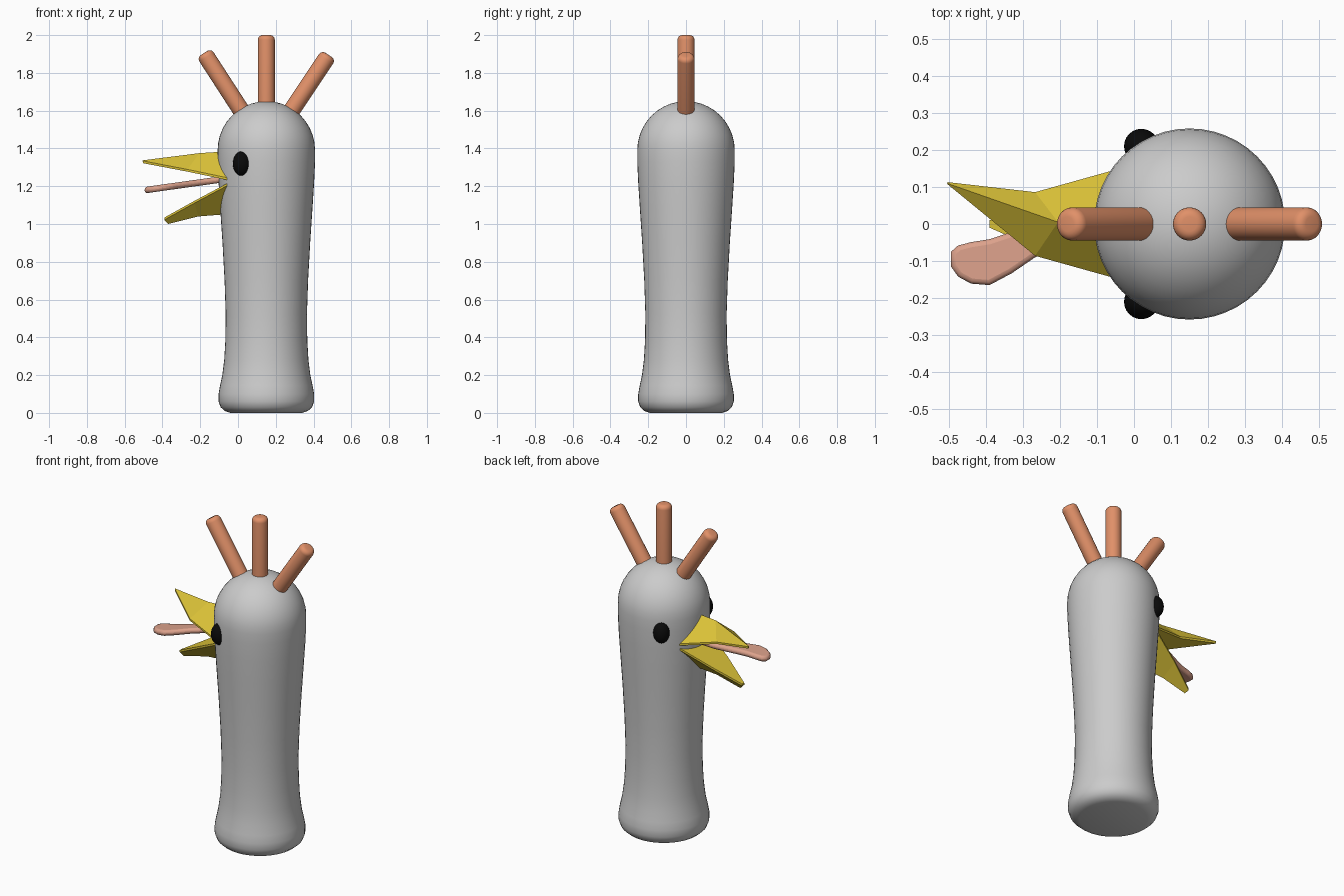
import bpy, bmesh, math
from mathutils import Vector

cube = bpy.data.objects.get("Cube")
if cube:
    bpy.data.objects.remove(cube, do_unlink=True)


def material(name, rgb):
    m = bpy.data.materials.new(name)
    m.use_nodes = True
    m.diffuse_color = (*rgb, 1)
    bsdf = next(n for n in m.node_tree.nodes if n.type == 'BSDF_PRINCIPLED')
    bsdf.inputs["Base Color"].default_value = (*rgb, 1)
    return m


GREY = material("light grey", (0.6, 0.6, 0.6))
ORANGE = material("orange", (0.75, 0.28, 0.14))
YELLOW = material("yellow", (0.72, 0.55, 0.04))
PINK = material("pink", (0.72, 0.36, 0.26))
BLACK = material("black", (0.003, 0.003, 0.003))


def add_object(name, bm, mat, smooth=None):
    bmesh.ops.recalc_face_normals(bm, faces=bm.faces)
    mesh = bpy.data.meshes.new(name)
    bm.to_mesh(mesh)
    bm.free()
    mesh.materials.append(mat)
    ob = bpy.data.objects.new(name, mesh)
    bpy.context.collection.objects.link(ob)
    if smooth:
        bpy.ops.object.select_all(action='DESELECT')
        ob.select_set(True)
        bpy.context.view_layer.objects.active = ob
        bpy.ops.object.shade_smooth_by_angle(angle=math.radians(smooth))
    return ob


def revolve(name, profile, mat, sides, smooth):
    """Spin (radius, height) points around z."""
    bm = bmesh.new()
    verts = [bm.verts.new((r, 0, z)) for r, z in profile]
    edges = [bm.edges.new(pair) for pair in zip(verts, verts[1:])]
    bmesh.ops.spin(bm, geom=verts + edges, cent=(0, 0, 0), axis=(0, 0, 1),
                   angle=math.tau, steps=sides)
    bmesh.ops.remove_doubles(bm, verts=bm.verts, dist=0.0005)
    return add_object(name, bm, mat, smooth)


# Body: flared foot, slim neck and domed head
CX = 0.15
profile = [(0, 0), (0.19, 0), (0.22, 0.01), (0.242, 0.03), (0.253, 0.06), (0.253, 0.1),
           (0.245, 0.145), (0.233, 0.2), (0.223, 0.28), (0.217, 0.38), (0.215, 0.52),
           (0.221, 0.7), (0.232, 0.9), (0.244, 1.08), (0.253, 1.22), (0.258, 1.33)]
profile += [(0.258 * math.cos(a), 1.39 + 0.26 * math.sin(a))
            for a in (math.pi / 2 * i / 10 for i in range(11))]
body = revolve("body", profile, GREY, 48, 60)
body.location.x = CX

# Head feathers: three rods with rounded tips
for name, base, tip in (("right_feather", (0.05, 1.55), (-0.18, 1.905)),
                        ("middle_feather", (CX, 1.58), (CX, 2.0)),
                        ("left_feather", (0.25, 1.55), (0.48, 1.895))):
    start = Vector((base[0], 0, base[1]))
    axis = Vector((tip[0], 0, tip[1])) - start
    R, B = 0.045, 0.025
    rod = [(0, 0), (R, 0)]
    rod += [(R - B + B * math.cos(a), axis.length - B + B * math.sin(a))
            for a in (math.pi / 2 * i / 5 for i in range(6))]
    feather = revolve(name, rod + [(0, axis.length)], ORANGE, 24, 50)
    feather.location = start
    feather.rotation_euler = axis.to_track_quat('Z', 'Y').to_euler()

# Eyes
for side, name in ((1, "left_eye"), (-1, "right_eye")):
    bm = bmesh.new()
    bmesh.ops.create_uvsphere(bm, u_segments=24, v_segments=14, radius=1)
    eye = add_object(name, bm, BLACK, 60)
    eye.scale = (0.047, 0.047, 0.065)
    eye.location = (0.02, side * 0.21, 1.32)


# Beak halves: flat mouth side, thin rim and a ridge
def beak(name, sections, rim):
    bm = bmesh.new()
    rings = []
    for x, y, half, z, ridge_x, ridge_y, ridge_z in sections:
        rings.append([bm.verts.new(p) for p in (
            (x, y + half, z), (x, y + half, z + rim), (ridge_x, ridge_y, ridge_z),
            (x, y - half, z + rim), (x, y - half, z))])
    for a, b in zip(rings, rings[1:]):
        for i in range(5):
            j = (i + 1) % 5
            bm.faces.new((a[i], a[j], b[j], b[i]))
    bm.faces.new(rings[0])
    bm.faces.new(rings[-1])
    add_object(name, bm, YELLOW)


beak("upper_beak", [(-0.02, 0, 0.155, 1.225, -0.02, 0, 1.387),
                    (-0.267, 0, 0.086, 1.277, -0.205, 0.005, 1.375),
                    (-0.503, 0.11, 0.003, 1.322, -0.505, 0.11, 1.337)], 0.012)
beak("lower_beak", [(-0.02, 0, 0.155, 1.235, -0.02, 0, 1.055),
                    (-0.23, 0, 0.08, 1.123, -0.21, 0, 1.04),
                    (-0.39, 0, 0.01, 1.034, -0.37, 0, 1.0)], -0.012)

# Tongue: widening strip that swings sideways, softened at the rim
spine = [(-0.02, 0, 0.04), (-0.12, 0, 0.04), (-0.2, -0.015, 0.042), (-0.27, -0.045, 0.047),
         (-0.33, -0.077, 0.056), (-0.39, -0.103, 0.062), (-0.44, -0.105, 0.056),
         (-0.475, -0.1, 0.042), (-0.494, -0.095, 0.02)]
bm = bmesh.new()
outline = [(x, y + w) for x, y, w in spine] + [(x, y - w) for x, y, w in reversed(spine)]
face = bm.faces.new([bm.verts.new((x, y, 1.22 + 0.14 * (x + 0.08))) for x, y in outline])
lift = bmesh.ops.extrude_face_region(bm, geom=[face])
bmesh.ops.translate(bm, vec=(0, 0, 0.034),
                    verts=[v for v in lift["geom"] if isinstance(v, bmesh.types.BMVert)])
tongue = add_object("tongue", bm, PINK, 60)
bevel = tongue.modifiers.new("soft_rim", 'BEVEL')
bevel.width = 0.014
bevel.segments = 3
bevel.limit_method = 'ANGLE'
bevel.angle_limit = math.radians(50)
